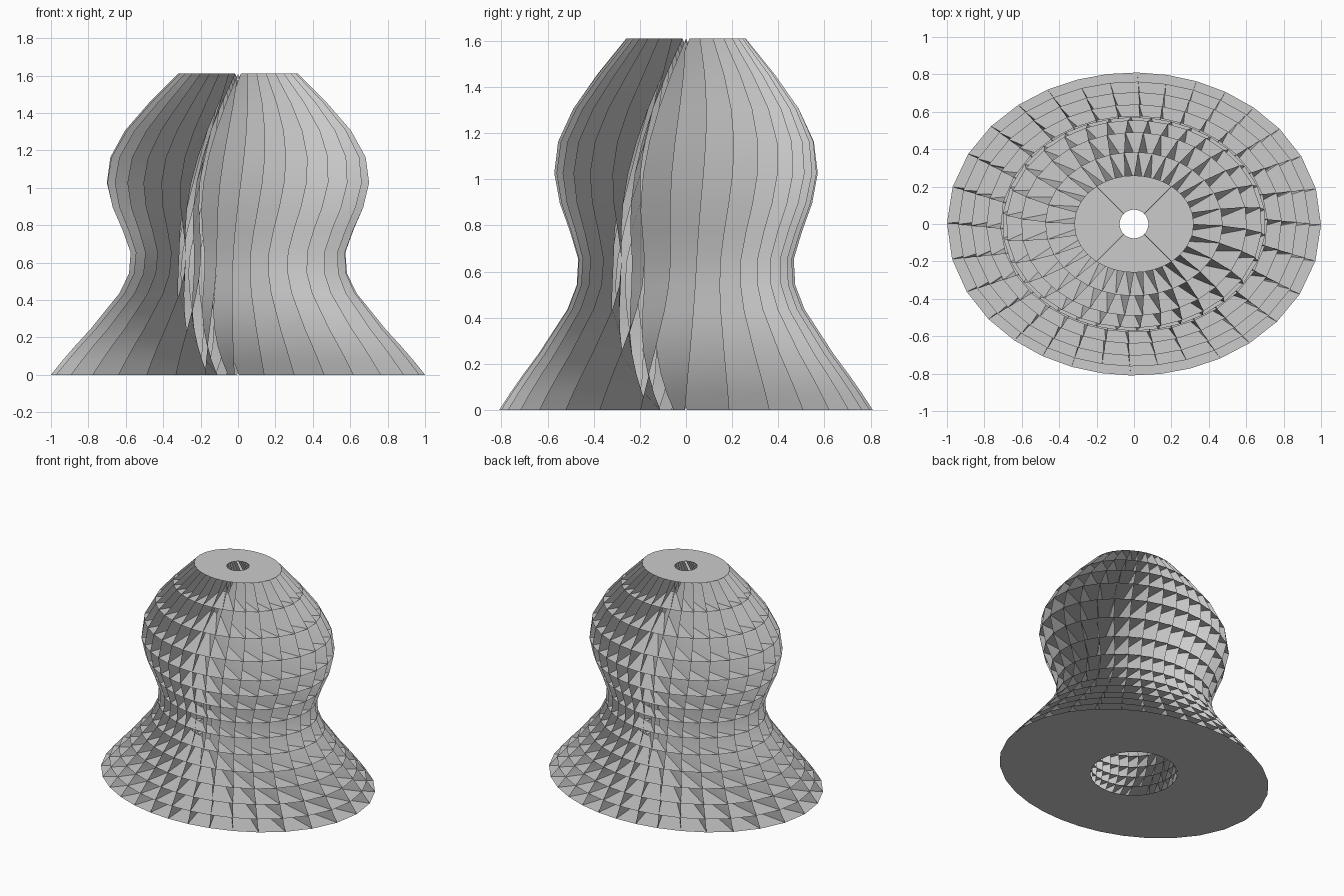
import bpy, bmesh, math
from mathutils import Vector

if "Cube" in bpy.data.objects:
    bpy.data.objects.remove(bpy.data.objects["Cube"], do_unlink=True)

FINS = 32
HEIGHT = 1.61
WAIST = 0.6
DEPTH_RATIO = 0.81
# half width of each shelf, from the base to the top
HALF_WIDTHS = [1.0, 0.94, 0.87, 0.79, 0.715, 0.635, 0.585, 0.577,
               0.62, 0.675, 0.705, 0.685, 0.605, 0.475, 0.32]
LEVELS = len(HALF_WIDTHS)

grey = bpy.data.materials.new("light_grey")
grey.use_nodes = True
colour = (0.6, 0.6, 0.6, 1.0)
grey.diffuse_color = colour
grey.node_tree.nodes["Principled BSDF"].inputs["Base Color"].default_value = colour


def fin_ends(index, level):
    """Inner and outer end of one fin where it meets one shelf."""
    # shelves lie closer together towards the base
    step = level / (LEVELS - 1)
    t = 0.625 * step + 0.375 * step ** 2
    z = HEIGHT * t
    rx = HALF_WIDTHS[level]
    ry = rx * DEPTH_RATIO
    # the fins miss the centre by an offset, largest at the waist
    span = 0.7 if z < WAIST else HEIGHT - WAIST
    offset = max(0, 0.28 * (1 - ((z - WAIST) / span) ** 2))
    # their outer edges turn gently from the top to the base
    turn = math.radians(12) * (1 - t * t) - math.asin(offset / (0.9 * rx))
    angle = 2 * math.pi * index / FINS - turn
    along = Vector((math.cos(angle), math.sin(angle), 0))
    shift = Vector((along.y, -along.x, 0)) * offset
    inner = shift + along * (0.29 + (0.077 - 0.29) * t)
    # run along the fin direction until it meets the elliptical outline
    a = (along.x / rx) ** 2 + (along.y / ry) ** 2
    b = along.x * shift.x / rx ** 2 + along.y * shift.y / ry ** 2
    c = (shift.x / rx) ** 2 + (shift.y / ry) ** 2 - 1
    reach = (-b + math.sqrt(b * b - a * c)) / a
    outer = shift + along * reach
    inner.z = outer.z = z
    return inner, outer


def build(name, strips, closed):
    """Join each list of end pairs into a strip of quads."""
    bm = bmesh.new()
    for strip in strips:
        pairs = [(bm.verts.new(p), bm.verts.new(q)) for p, q in strip]
        following = pairs[1:] + (pairs[:1] if closed else [])
        for (a, b), (c, d) in zip(pairs, following):
            bm.faces.new((a, b, d, c))
    mesh = bpy.data.meshes.new(name)
    bm.to_mesh(mesh)
    bm.free()
    mesh.materials.append(grey)
    obj = bpy.data.objects.new(name, mesh)
    bpy.context.collection.objects.link(obj)
    return obj


# bowed upright fins
fins = build("upright_fins",
             [[fin_ends(i, k) for k in range(LEVELS)] for i in range(FINS)], False)
bpy.ops.object.select_all(action='DESELECT')
fins.select_set(True)
bpy.context.view_layer.objects.active = fins
bpy.ops.object.shade_smooth_by_angle(angle=math.radians(40))


def shelf(level):
    return [fin_ends(i, level) for i in range(FINS)]


# flat ring shelves, with the base facing down and the others up
build("base_plate", [list(reversed(shelf(0)))], True)
build("ring_shelves", [shelf(k) for k in range(1, LEVELS - 1)], True)
build("top_plate", [shelf(LEVELS - 1)], True)
